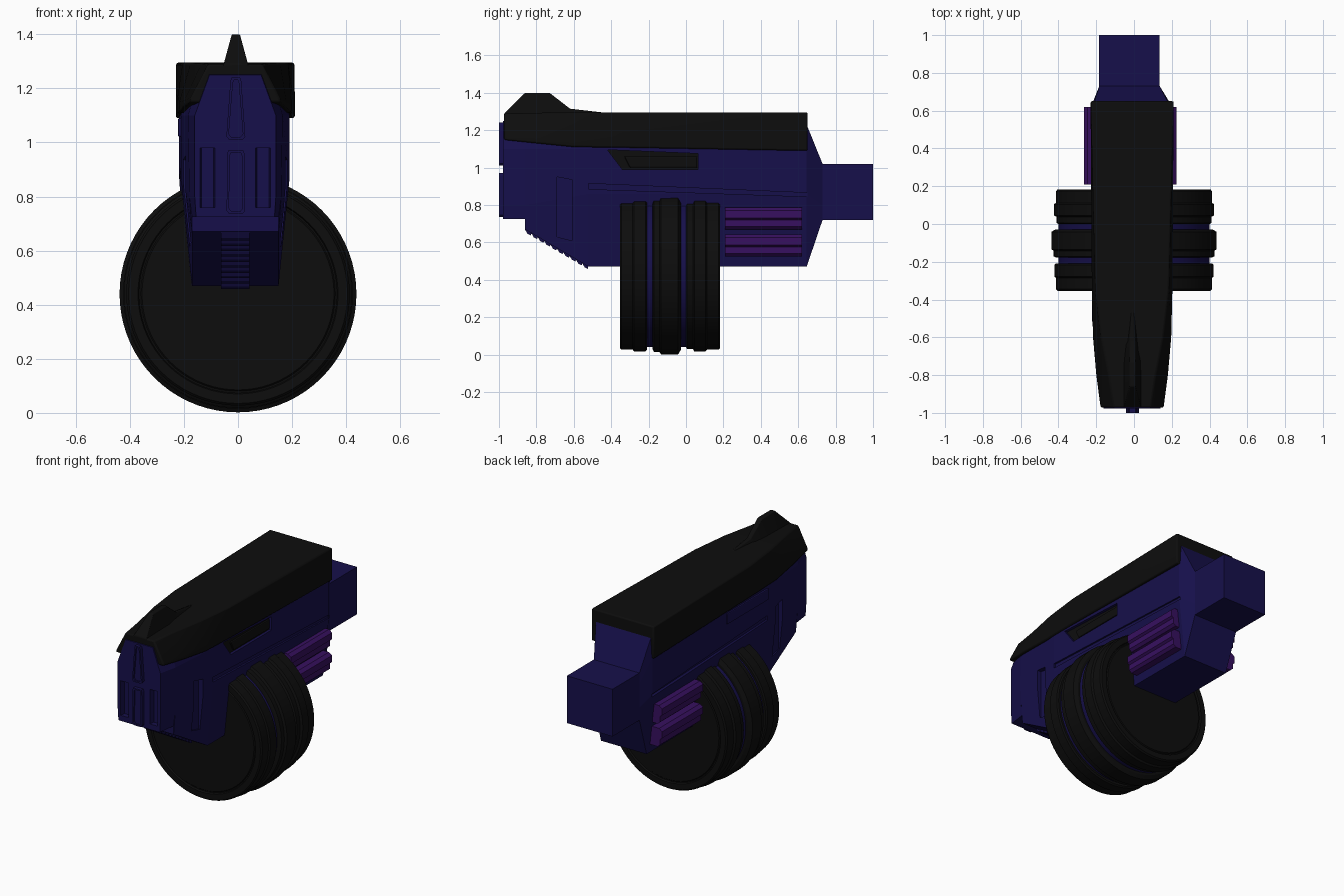
import bpy, bmesh
from math import cos, sin, pi, radians

if "Cube" in bpy.data.objects:
    bpy.data.objects.remove(bpy.data.objects["Cube"])

CX = -0.01  # the receiver sits slightly left of the drum


def material(name, rgb):
    m = bpy.data.materials.new(name)
    m.diffuse_color = (*rgb, 1)
    m.use_nodes = True
    m.node_tree.nodes["Principled BSDF"].inputs["Base Color"].default_value = m.diffuse_color
    return m


BLUE = material("dark_blue", (0.008, 0.005, 0.07))
BLACK = material("black", (0.004, 0.004, 0.004))
PURPLE = material("purple", (0.038, 0.005, 0.115))


def loft(name, rings, mat=None, smooth=False, bevel=0):
    """Skin a list of equal-length closed rings and cap both ends."""
    bm = bmesh.new()
    vs = [[bm.verts.new(p) for p in r] for r in rings]
    n = len(rings[0])
    for a, b in zip(vs, vs[1:]):
        for i in range(n):
            j = (i + 1) % n
            bm.faces.new((a[i], a[j], b[j], b[i]))
    bm.faces.new(vs[0])
    bm.faces.new(vs[-1])
    bmesh.ops.recalc_face_normals(bm, faces=bm.faces)
    me = bpy.data.meshes.new(name)
    bm.to_mesh(me)
    bm.free()
    ob = bpy.data.objects.new(name, me)
    bpy.context.collection.objects.link(ob)
    if mat:
        me.materials.append(mat)
    if bevel:
        b = ob.modifiers.new("bevel", 'BEVEL')
        b.width, b.segments, b.angle_limit = bevel, 2, radians(35)
    if smooth:
        bpy.context.view_layer.objects.active = ob
        ob.select_set(True)
        bpy.ops.object.shade_smooth_by_angle(angle=radians(30))
        ob.select_set(False)
    return ob


def section(y, half, cx=CX):
    """Mirrored cross-section at y from (half width, z) points."""
    return [(cx + x, y, z) for x, z in half] + [(cx - x, y, z) for x, z in reversed(half)]


def prism(name, pts, x0, x1, mat=None, bevel=0):
    """Side profile of (y, z) points extruded along x."""
    return loft(name, [[(x, y, z) for y, z in pts] for x in (x0, x1)], mat, bevel=bevel)


def rect(y0, y1, z0, z1):
    return [(y0, z0), (y1, z0), (y1, z1), (y0, z1)]


def lathe(name, profile, mat):
    """Turn (radius, y) points around the drum axis."""
    return loft(name, [[(r * cos(2 * pi * i / 72), y, 0.44 + r * sin(2 * pi * i / 72))
                        for i in range(72)] for r, y in profile], mat, smooth=True)


# Receiver body with the tapered rear and square barrel stub
stub = [(0.16, 0.72), (0.16, 0.8), (0.16, 0.95), (0.16, 1.02)]
body = loft("receiver_body", [
    section(-0.978, [(0.145, 0.725), (0.15, 0.8), (0.15, 1.1), (0.095, 1.25)]),
    section(-0.862, [(0.16, 0.725), (0.17, 0.8), (0.175, 1.1), (0.13, 1.26)]),
    section(-0.86, [(0.16, 0.67), (0.17, 0.8), (0.175, 1.1), (0.13, 1.26)]),
    section(-0.52, [(0.16, 0.47), (0.2, 0.86), (0.2, 1.1), (0.16, 1.26)]),
    section(0.645, [(0.16, 0.47), (0.203, 0.86), (0.203, 1.1), (0.195, 1.23)], -0.015),
    section(0.73, stub, -0.024),
    section(1.0, stub, -0.024)], BLUE)


def cut(cutter):
    cutter.hide_render = True
    cutter.display_type = 'WIRE'
    m = body.modifiers.new("cut", 'BOOLEAN')
    m.operation, m.solver, m.object = 'DIFFERENCE', 'EXACT', cutter


# Recesses repeated on both sides: long groove, front panel, nose channel
groove = [(-0.52, 0.885), (0.65, 0.845), (0.65, 0.865), (-0.52, 0.915)]
panel = [(-0.69, 0.63), (-0.61, 0.61), (-0.61, 0.935), (-0.69, 0.95)]
for s, side in ((-1, "left"), (1, "right")):
    cut(prism(f"groove_cutter_{side}", groove, CX + s * 0.188, CX + s * 0.3))
    cut(prism(f"panel_cutter_{side}", panel, CX + s * 0.158, CX + s * 0.3))
    channel = [(0.065, -1.05), (0.14, -1.05), (0.125, -0.945), (0.08, -0.945)]
    cut(loft(f"nose_cutter_{side}", [[(CX + s * x, y, z) for x, y in channel]
                                     for z in (0.76, 0.98)]))

# Ejection port on the right side
port = [(-0.42, 1.095), (0.065, 1.075), (0.065, 0.99), (-0.34, 0.99)]
cut(prism("port_cutter", port, 0.165, 0.3))
prism("ejection_port", port, 0.1, 0.172, BLACK)
prism("port_bolt", [(-0.33, 1.06), (0.06, 1.06), (0.06, 1.0), (-0.3, 1.0)], 0.1, 0.183, BLACK, 0.006)

# Small raised rail on the left side
prism("left_rail", rect(-0.52, -0.1, 1.02, 1.09), -0.222, -0.15, BLUE, 0.006)

# Top cover
loft("top_cover", [
    section(-0.972, [(0.168, 1.148), (0.165, 1.165), (0.1, 1.29)]),
    section(-0.8, [(0.19, 1.13), (0.188, 1.155), (0.125, 1.293)]),
    section(-0.6, [(0.207, 1.11), (0.207, 1.15), (0.165, 1.295)]),
    section(-0.35, [(0.213, 1.107), (0.213, 1.17), (0.195, 1.295)]),
    section(0.65, [(0.22, 1.09), (0.22, 1.18), (0.219, 1.295)])], BLACK, True, 0.008)

# Front sight fin, narrowing to the top
fin = [(-0.972, -0.86, 1.27, 0.05, 1.29), (-0.86, -0.85, 1.27, 0.05, 1.4),
       (-0.73, -0.73, 1.27, 0.05, 1.4), (-0.62, -0.62, 1.27, 0.04, 1.315),
       (-0.43, -0.43, 1.27, 0.015, 1.293)]
loft("front_sight", [section(y, [(w, z0), (0.045 if zt < 1.3 and y < -0.9 else w * 0.3, zt)], -0.008)
                     for y, _, z0, w, zt in fin], BLACK, True, 0.006)


# Two framed slots on the nose
def nose_slot(name, z0, z1, w0, w1):
    def ring(y, d):
        return section(y, [(w0 - d - 0.01, z0 + d), (w0 - d, z0 + 0.012 + d),
                           (w1 - d, z1 - 0.012 - d), (w1 - d - 0.004, z1 - d)], -0.008)
    loft(name, [ring(-0.96, 0), ring(-1.0, 0), ring(-1.0, 0.009), ring(-0.99, 0.009)], BLUE)


nose_slot("upper_nose_slot", 1.01, 1.24, 0.035, 0.02)
nose_slot("lower_nose_slot", 0.735, 0.97, 0.034, 0.032)

# Serrated strip under the sloping chin
teeth = []
for i in range(10):
    y, z = -0.86 + 0.034 * i, 0.668 - 0.02 * i
    teeth += [(y, z), (y + 0.012, z - 0.021), (y + 0.03, z - 0.03)]
prism("chin_serrations", teeth + [(-0.52, 0.52), (-0.8, 0.7)], CX - 0.052, CX + 0.052, BLUE)

# Drum: blue core with three stepped black rings
lathe("drum_core", [(0.4, -0.3), (0.4, 0.1)], BLUE)
lathe("drum_ring_front", [(0.355, -0.348), (0.36, -0.342), (0.366, -0.342), (0.37, -0.354),
                          (0.405, -0.354), (0.413, -0.345), (0.413, -0.285), (0.422, -0.278),
                          (0.422, -0.216), (0.414, -0.208)], BLACK)
lathe("drum_ring_middle", [(0.412, -0.178), (0.425, -0.172), (0.425, -0.142), (0.438, -0.134),
                           (0.438, -0.042), (0.425, -0.034), (0.415, -0.028)], BLACK)
lathe("drum_ring_back", [(0.4, 0.0), (0.41, 0.006), (0.41, 0.038), (0.424, 0.045), (0.424, 0.104),
                         (0.413, 0.112), (0.413, 0.174), (0.405, 0.183), (0.37, 0.183),
                         (0.366, 0.172), (0.36, 0.172), (0.355, 0.178)], BLACK)

# Purple vent bars, two per side
for s, side in ((-1, "left"), (1, "right")):
    for z, level in ((0.585, "lower"), (0.73, "upper")):
        prof = [(0.1, -0.06), (0.215, -0.06), (0.232, -0.045), (0.232, -0.01),
                (0.246, 0.0), (0.246, 0.042), (0.225, 0.058), (0.1, 0.058)]
        loft(f"vent_{level}_{side}", [[(-0.02 + s * x, y, z + dz) for x, dz in prof]
                                      for y in (0.208, 0.62)], PURPLE)
